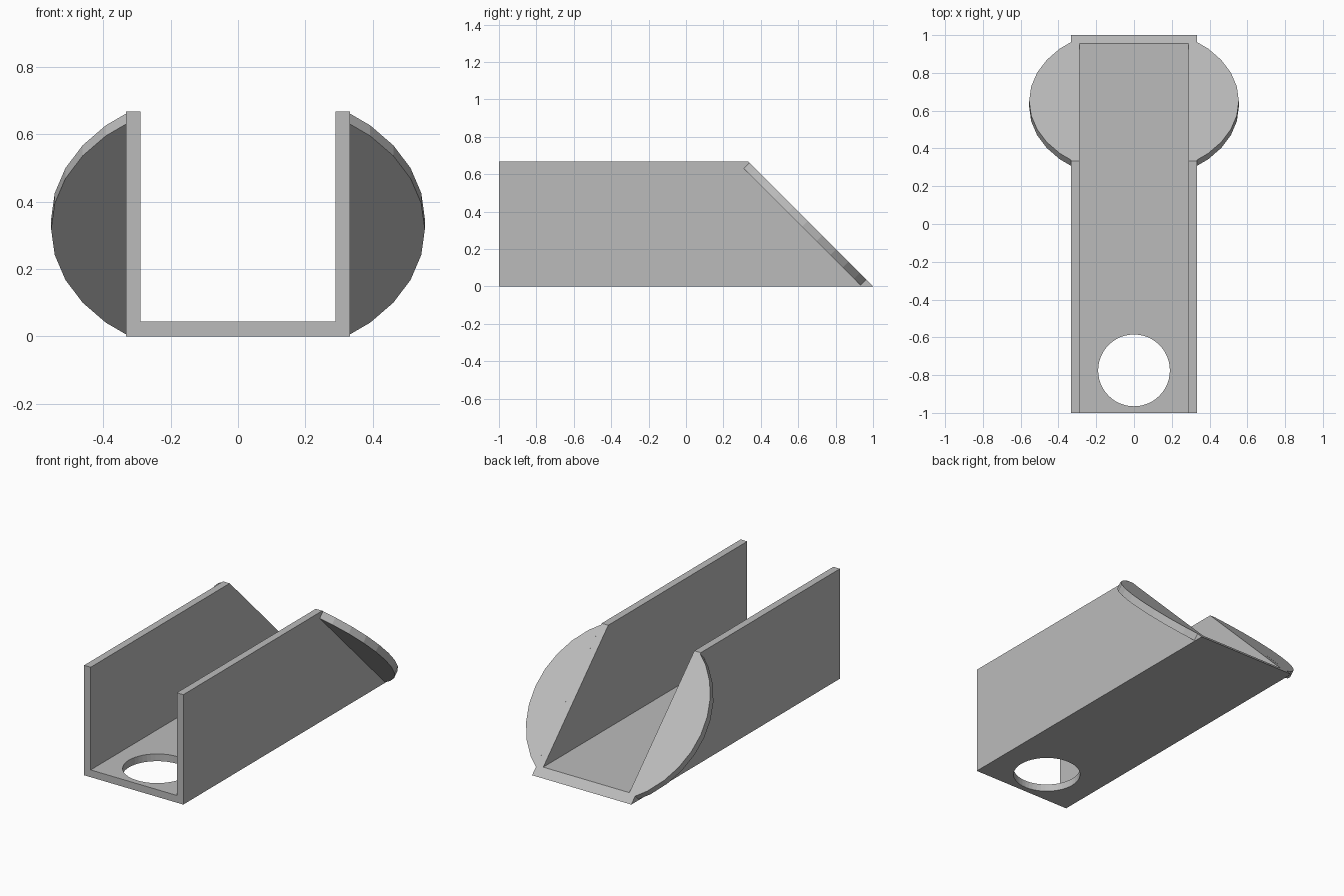
import bpy, bmesh
from math import radians
from mathutils import Matrix, Vector

if "Cube" in bpy.data.objects:
    bpy.data.objects.remove(bpy.data.objects["Cube"], do_unlink=True)

HALF_W, HEIGHT, WALL = 0.333, 0.667, 0.044
EAR_RADIUS = 0.555

grey = bpy.data.materials.new("light_grey")
grey.use_nodes = True
grey.diffuse_color = (0.5, 0.5, 0.5, 1)
grey.node_tree.nodes["Principled BSDF"].inputs["Base Color"].default_value = (0.5, 0.5, 0.5, 1)


def add_object(name, bm):
    bmesh.ops.recalc_face_normals(bm, faces=bm.faces)
    mesh = bpy.data.meshes.new(name)
    bm.to_mesh(mesh)
    bm.free()
    mesh.materials.append(grey)
    obj = bpy.data.objects.new(name, mesh)
    bpy.context.collection.objects.link(obj)
    return obj


def cut(bm, point, normal, fill):
    # Remove everything on the side the normal points to
    res = bmesh.ops.bisect_plane(bm, geom=bm.verts[:] + bm.edges[:] + bm.faces[:],
                                 plane_co=point, plane_no=normal, clear_outer=True)
    if fill:
        edges = [e for e in res["geom_cut"] if isinstance(e, bmesh.types.BMEdge)]
        bmesh.ops.contextual_create(bm, geom=edges)


# U-shaped channel, mitred at 45 degrees at the back
inner = HALF_W - WALL
profile = [(-HALF_W, 0), (HALF_W, 0), (HALF_W, HEIGHT), (inner, HEIGHT),
           (inner, WALL), (-inner, WALL), (-inner, HEIGHT), (-HALF_W, HEIGHT)]
bm = bmesh.new()
front = bm.faces.new([bm.verts.new((x, -1, z)) for x, z in profile])
ext = bmesh.ops.extrude_face_region(bm, geom=[front], use_keep_orig=True)
back = [v for v in ext["geom"] if isinstance(v, bmesh.types.BMVert)]
# Slide each back corner onto the mitre plane
for v in back:
    v.co.y = 1 - v.co.z
channel = add_object("channel", bm)

# Round hole through the floor near the front
bm = bmesh.new()
bmesh.ops.create_cone(bm, cap_ends=True, segments=48, radius1=0.19, radius2=0.19,
                      depth=0.3, matrix=Matrix.Translation((0, -0.775, 0)))
cutter = add_object("hole_cutter", bm)
cutter.hide_render = True
cutter.hide_set(True)
cutter.display_type = 'WIRE'
hole = channel.modifiers.new("floor_hole", 'BOOLEAN')
hole.operation = 'DIFFERENCE'
hole.solver = 'EXACT'
hole.object = cutter
bpy.context.view_layer.update()
bpy.context.view_layer.objects.active = channel
bpy.ops.object.modifier_apply(modifier=hole.name)
bpy.data.objects.remove(cutter, do_unlink=True)

# Disc segments lying flush with the mitre, one outside each wall
bm = bmesh.new()
bmesh.ops.create_cone(bm, cap_ends=True, segments=32, radius1=EAR_RADIUS,
                      radius2=EAR_RADIUS, depth=WALL,
                      matrix=Matrix.Translation((0, 0.6355, 0.3335))
                      @ Matrix.Rotation(radians(-45), 4, 'X'))
cut(bm, Vector((HALF_W, 0, 0)), Vector((-1, 0, 0)), True)
flange = add_object("side_flanges", bm)
mirror = flange.modifiers.new("mirror", 'MIRROR')
mirror.use_axis = (True, False, False)
